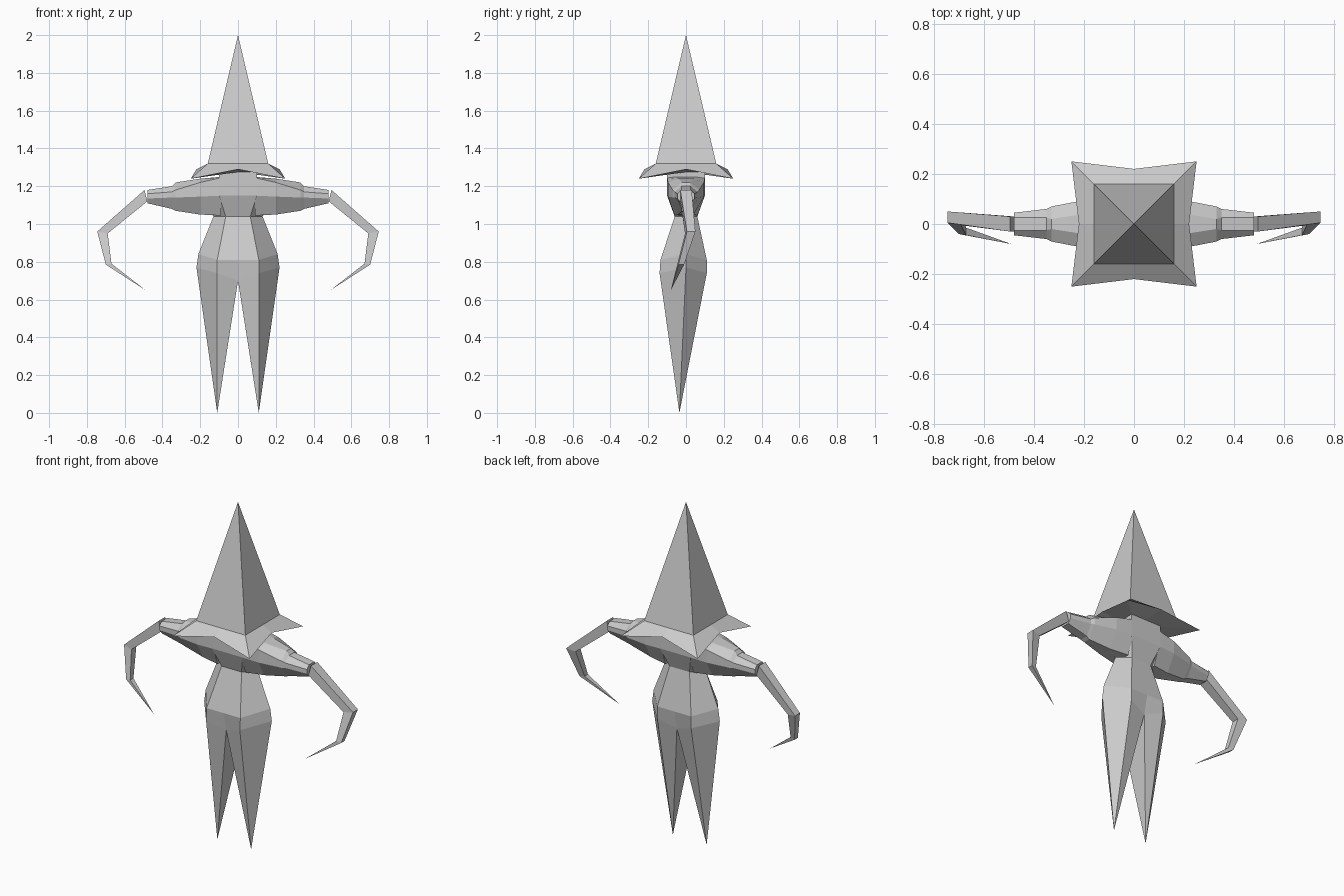
import bpy, bmesh

if "Cube" in bpy.data.objects:
    bpy.data.objects.remove(bpy.data.objects["Cube"])

grey = bpy.data.materials.new("plain grey")
grey.diffuse_color = (0.6, 0.6, 0.6, 1)
grey.use_nodes = True
grey.node_tree.nodes["Principled BSDF"].inputs["Base Color"].default_value = grey.diffuse_color


def loft(name, rings, mirror=False, cap=True):
    """Skin a list of vertex rings; a ring with one point makes a tip."""
    bm = bmesh.new()
    rows = [[bm.verts.new(p) for p in r] for r in rings]
    for a, b in zip(rows, rows[1:]):
        n = max(len(a), len(b))
        for i in range(n):
            j = (i + 1) % n
            if len(b) == 1:
                bm.faces.new((a[i], a[j], b[0]))
            elif len(a) == 1:
                bm.faces.new((a[0], b[j], b[i]))
            else:
                bm.faces.new((a[i], a[j], b[j], b[i]))
    if cap:
        for r in (rows[0], rows[-1]):
            if len(r) > 2:
                bm.faces.new(r)
    bmesh.ops.recalc_face_normals(bm, faces=bm.faces)
    me = bpy.data.meshes.new(name)
    bm.to_mesh(me)
    bm.free()
    me.materials.append(grey)
    ob = bpy.data.objects.new(name, me)
    bpy.context.collection.objects.link(ob)
    if mirror:
        ob.modifiers.new("mirror", 'MIRROR').use_mirror_merge = False
    return ob


def square(h, z, mid=None, midz=None):
    """Eight-point square ring whose side midpoints can be moved."""
    m, mz = (h if mid is None else mid), (z if midz is None else midz)
    return [(-h, -h, z), (0, -m, mz), (h, -h, z), (m, 0, mz),
            (h, h, z), (0, m, mz), (-h, h, z), (-m, 0, mz)]


# Pointed hat and its drooping brim with a hollow underside
s = 0.16
loft("hat_cone", [[(-s, -s, 1.32), (s, -s, 1.32), (s, s, 1.32), (-s, s, 1.32)],
                  [(0, 0, 2.0)]])
loft("hat_brim", [square(0.16, 1.32), square(0.25, 1.24, 0.22, 1.29),
                  square(0.10, 1.275)])

# Head block
h = 0.10
loft("head", [[(-h, -h, z), (h, -h, z), (h, h, z), (-h, h, z)] for z in (1.15, 1.28)])


def body_ring(z, a, b, yf, yb, oz=0):
    """Six-point ring: front pair, outer points, back pair."""
    return [(-a, yf, z), (a, yf, z), (b, 0, z + oz),
            (a, yb, z), (-a, yb, z), (-b, 0, z + oz)]


# Torso: chest narrowing to the waist, then widening to the hips
loft("torso", [body_ring(1.15, 0.10, 0.20, -0.10, 0.10),
               body_ring(1.04, 0.065, 0.13, -0.06, 0.06),
               body_ring(0.81, 0.11, 0.21, -0.135, 0.11, 0.03)])


def hip_ring(front, mid, side):
    """Eight-point ring with a centre point at front and back."""
    return [(-0.11, -0.14, front), (0, -0.11, mid), (0.11, -0.14, front),
            (0.22, 0, side), (0.11, 0.11, front), (0, 0.085, mid),
            (-0.11, 0.11, front), (-0.22, 0, side)]


loft("hips", [[(-0.11, -0.135, 0.81), (0, -0.135, 0.81), (0.11, -0.135, 0.81),
               (0.21, 0, 0.84), (0.11, 0.11, 0.81), (0, 0.11, 0.81),
               (-0.11, 0.11, 0.81), (-0.21, 0, 0.84)],
              hip_ring(0.74, 0.70, 0.77)])

# Legs: long spikes
loft("legs", [[(0, -0.11, 0.70), (0.11, -0.14, 0.74), (0.22, 0, 0.77),
               (0.11, 0.11, 0.74), (0, 0.085, 0.70)],
              [(0.11, -0.035, 0.0)]], mirror=True)


def arm_ring(x, hy, lo, hi, bot, top, cap):
    """Eight-sided section across the upper arm."""
    return [(x, -hy, lo), (x, -hy, hi), (x, -cap, top), (x, cap, top),
            (x, hy, hi), (x, hy, lo), (x, cap, bot), (x, -cap, bot)]


# Upper arms with broad shoulders
loft("upper_arms", [arm_ring(0.09, 0.10, 1.15, 1.245, 1.045, 1.25, 0.06),
                    arm_ring(0.20, 0.095, 1.145, 1.22, 1.05, 1.24, 0.04),
                    arm_ring(0.33, 0.07, 1.14, 1.18, 1.07, 1.22, 0.02),
                    arm_ring(0.35, 0.06, 1.14, 1.17, 1.08, 1.20, 0.025),
                    arm_ring(0.48, 0.045, 1.135, 1.16, 1.11, 1.18, 0.025)],
     mirror=True)

# Forearms: slim bent claws ending in a point
loft("forearms", [[(0.48, -0.03, 1.12), (0.48, 0.03, 1.12),
                   (0.495, 0.03, 1.18), (0.495, -0.03, 1.18)],
                  [(0.69, -0.005, 0.95), (0.69, 0.04, 0.95),
                   (0.745, 0.05, 0.96), (0.745, 0.005, 0.96)],
                  [(0.67, -0.045, 0.79), (0.67, -0.015, 0.79),
                   (0.70, -0.01, 0.785), (0.70, -0.04, 0.785)],
                  [(0.49, -0.08, 0.65)]], mirror=True)
